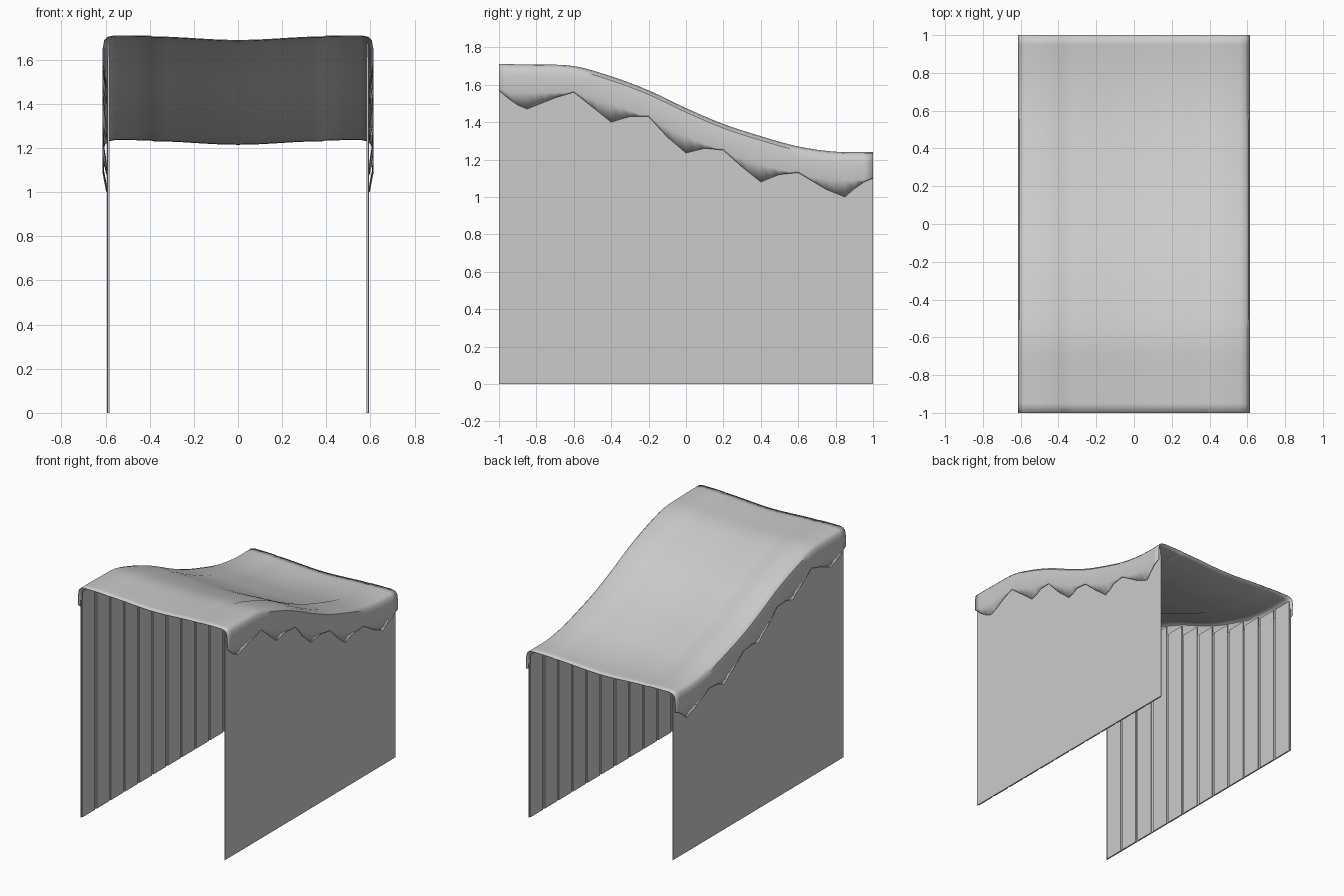
import bpy
import bmesh
import math

if "Cube" in bpy.data.objects:
    bpy.data.objects.remove(bpy.data.objects["Cube"], do_unlink=True)

grey = bpy.data.materials.new("light grey")
grey.use_nodes = True
colour = (0.6, 0.6, 0.6, 1)
grey.diffuse_color = colour
grey.node_tree.nodes["Principled BSDF"].inputs["Base Color"].default_value = colour

# Ridge heights at even steps from front to back
RIDGE = [1.71, 1.708, 1.70, 1.645, 1.57, 1.475, 1.39, 1.325, 1.27, 1.242, 1.24]
# Scalloped hem as (y, z)
HEM = [(-1, 1.57), (-.92, 1.5), (-.85, 1.47), (-.7, 1.53), (-.6, 1.56), (-.5, 1.48),
       (-.4, 1.4), (-.3, 1.43), (-.2, 1.43), (-.1, 1.32), (0, 1.235), (.1, 1.26),
       (.2, 1.25), (.3, 1.16), (.4, 1.08), (.5, 1.12), (.6, 1.13), (.75, 1.04),
       (.85, 1.0), (.93, 1.07), (1, 1.1)]
ROWS = [-1 + i * 0.05 for i in range(41)]


def ridge(y):
    """Smooth curve through the ridge heights."""
    t = min(max((y + 1) * 5, 0), 9.9999)
    i = int(t)
    f = t - i
    a, b, c, d = (RIDGE[min(max(k, 0), 10)] for k in range(i - 1, i + 3))
    return b + f * ((c - a) + f * ((2*a - 5*b + 4*c - d) + f * (3*b - a - 3*c + d))) / 2


def hem(y):
    for (y0, z0), (y1, z1) in zip(HEM, HEM[1:]):
        if y <= y1 + 1e-6:
            return z0 + (z1 - z0) * (y - y0) / (y1 - y0)
    return HEM[-1][1]


def finish(name, bm):
    bmesh.ops.recalc_face_normals(bm, faces=bm.faces)
    mesh = bpy.data.meshes.new(name)
    bm.to_mesh(mesh)
    bm.free()
    ob = bpy.data.objects.new(name, mesh)
    bpy.context.collection.objects.link(ob)
    mesh.materials.append(grey)
    return ob


def smooth(ob):
    bpy.ops.object.select_all(action='DESELECT')
    ob.select_set(True)
    bpy.context.view_layer.objects.active = ob
    bpy.ops.object.shade_smooth_by_angle(angle=math.radians(35))


def half_section(y):
    """Cover outline from near the centre outwards and down to the hem."""
    top, low = ridge(y), hem(y)
    pts = [(x, top - 0.013 - 0.008 * math.cos(math.pi * x / 0.385))
           for x in (0.08, 0.16, 0.24, 0.32, 0.385)]
    pts += [(0.392, top - 0.002), (0.48, top), (0.56, top), (0.59, top - 0.006),
            (0.606, top - 0.022), (0.613, top - 0.06)]
    fold = max(low + 0.01, top - 0.15)
    pts += [(0.614, fold), (0.614 - min(0.017, 0.25 * (fold - low)), low)]
    return pts


# Draped cover: sagging roof with scalloped sides
bm = bmesh.new()
grid = []
for y in ROWS:
    side = half_section(y)
    outline = [(-x, z) for x, z in reversed(side)] + [(0, ridge(y) - 0.021)] + side
    grid.append([bm.verts.new((x, y, z)) for x, z in outline])
for r0, r1 in zip(grid, grid[1:]):
    for k in range(len(r0) - 1):
        bm.faces.new((r0[k], r0[k + 1], r1[k + 1], r1[k]))
cover = finish("draped_cover", bm)
# Keep the sheet facing outwards before giving it thickness
if cover.data.polygons[len(grid[0]) // 2].normal.z < 0:
    cover.data.flip_normals()
thick = cover.modifiers.new("thickness", 'SOLIDIFY')
thick.thickness = 0.004
thick.offset = -1
smooth(cover)

for label, s in (("left", 1), ("right", -1)):
    # Outer wall sheet, its top hidden behind the drape
    bm = bmesh.new()
    rings = [[bm.verts.new((s * x, y, z)) for x, z in
              ((0.589, 0), (0.594, 0), (0.594, ridge(y) - 0.1), (0.589, ridge(y) - 0.1))]
             for y in ROWS]
    for a, b in zip(rings, rings[1:]):
        for k in range(4):
            j = (k + 1) % 4
            bm.faces.new((a[k], a[j], b[j], b[k]))
    bm.faces.new(rings[0])
    bm.faces.new(rings[-1])
    finish(label + "_wall", bm)

    # Flat-topped upright planks lining the inside, stepped below the roof
    bm = bmesh.new()
    count = 12
    width = 2 / count
    for i in range(count):
        y0 = -1 + i * width
        height = ridge(y0 + width) - 0.035
        made = bmesh.ops.create_cube(bm, size=1)["verts"]
        bmesh.ops.scale(bm, verts=made, vec=(0.006, width - 0.02, height))
        bmesh.ops.translate(bm, verts=made, vec=(s * 0.586, y0 + width / 2, height / 2))
    finish(label + "_inner_planks", bm)
